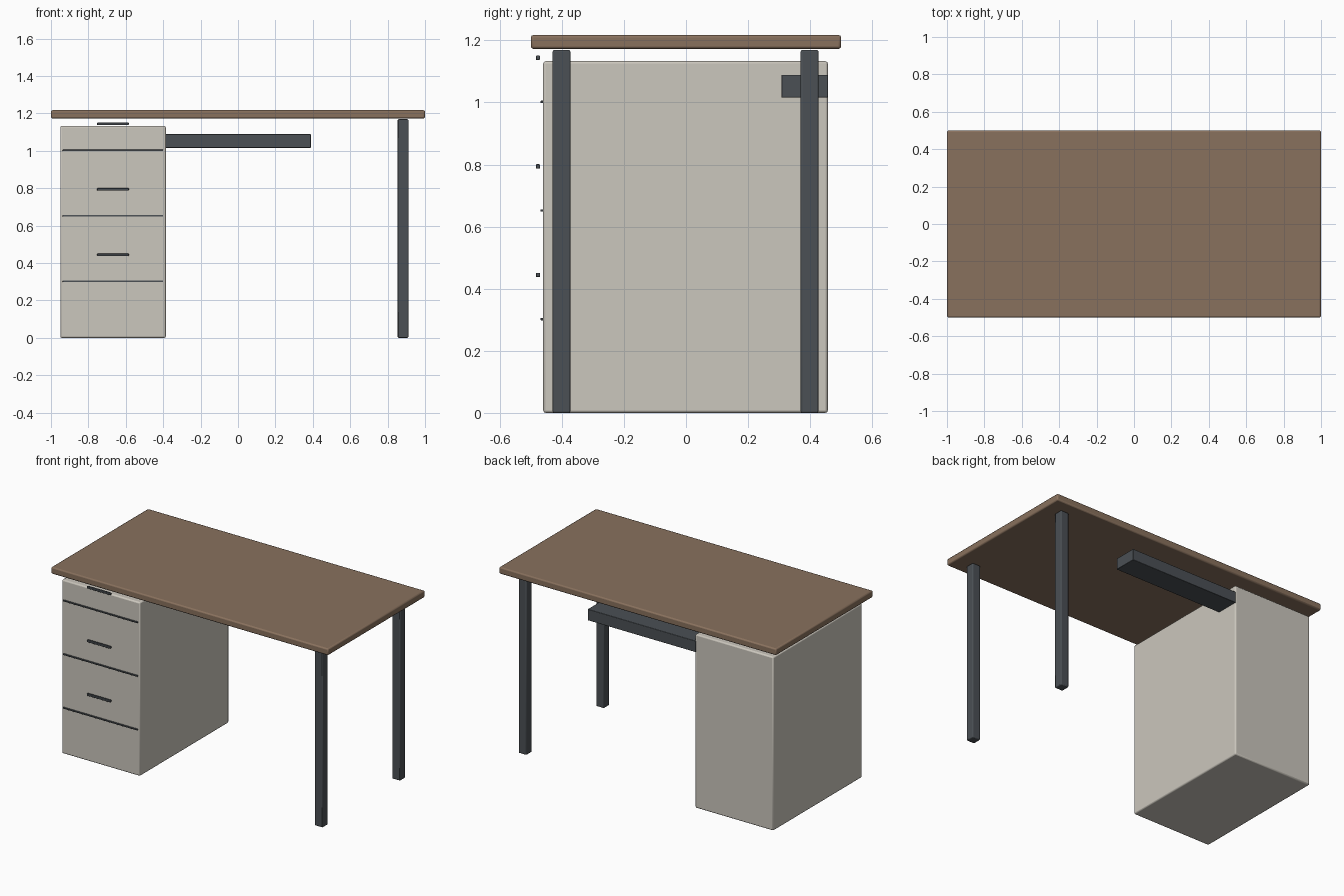
import bpy

if "Cube" in bpy.data.objects:
    bpy.data.objects.remove(bpy.data.objects["Cube"])


def material(name, rgb):
    m = bpy.data.materials.new(name)
    m.diffuse_color = (*rgb, 1)
    m.use_nodes = True
    m.node_tree.nodes["Principled BSDF"].inputs["Base Color"].default_value = m.diffuse_color
    return m


WOOD = material("wood", (0.25, 0.165, 0.11))
PANEL = material("panel", (0.60, 0.57, 0.51))
METAL = material("metal", (0.07, 0.08, 0.09))


def box(name, x, y, z, mat, bevel):
    """Bevelled box from (min, max) extents on each axis."""
    bpy.ops.mesh.primitive_cube_add(size=1, location=[(a + b) / 2 for a, b in (x, y, z)])
    ob = bpy.context.object
    ob.name = name
    ob.scale = [b - a for a, b in (x, y, z)]
    bpy.ops.object.transform_apply(location=False, rotation=False, scale=True)
    ob.data.materials.append(mat)
    mod = ob.modifiers.new("bevel", 'BEVEL')
    mod.width = bevel
    mod.segments = 2
    bpy.ops.object.shade_smooth_by_angle()
    return ob


# Desktop
box("desktop", (-1, 1), (-0.5, 0.5), (1.173, 1.217), WOOD, 0.008)

# Drawer cabinet
box("drawer_cabinet", (-0.95, -0.386), (-0.46, 0.457), (0, 1.133), PANEL, 0.008)

# Drawer seams and the handles floating just in front of them
for i, z in enumerate((0.302, 0.652, 1.002), 1):
    box(f"drawer_seam_{i}", (-0.937, -0.4), (-0.468, -0.458), (z - 0.004, z + 0.004), METAL, 0.001)
    h = z + 0.142
    box(f"drawer_handle_{i}", (-0.753, -0.584), (-0.484, -0.470), (h - 0.007, h + 0.007), METAL, 0.003)

# Legs on the open side
for name, y in (("front_leg", -0.401), ("back_leg", 0.398)):
    box(name, (0.854, 0.911), (y - 0.0285, y + 0.0285), (0, 1.169), METAL, 0.005)

# Rear under-desk beam
box("back_beam", (-0.39, 0.39), (0.307, 0.457), (1.016, 1.089), METAL, 0.003)
